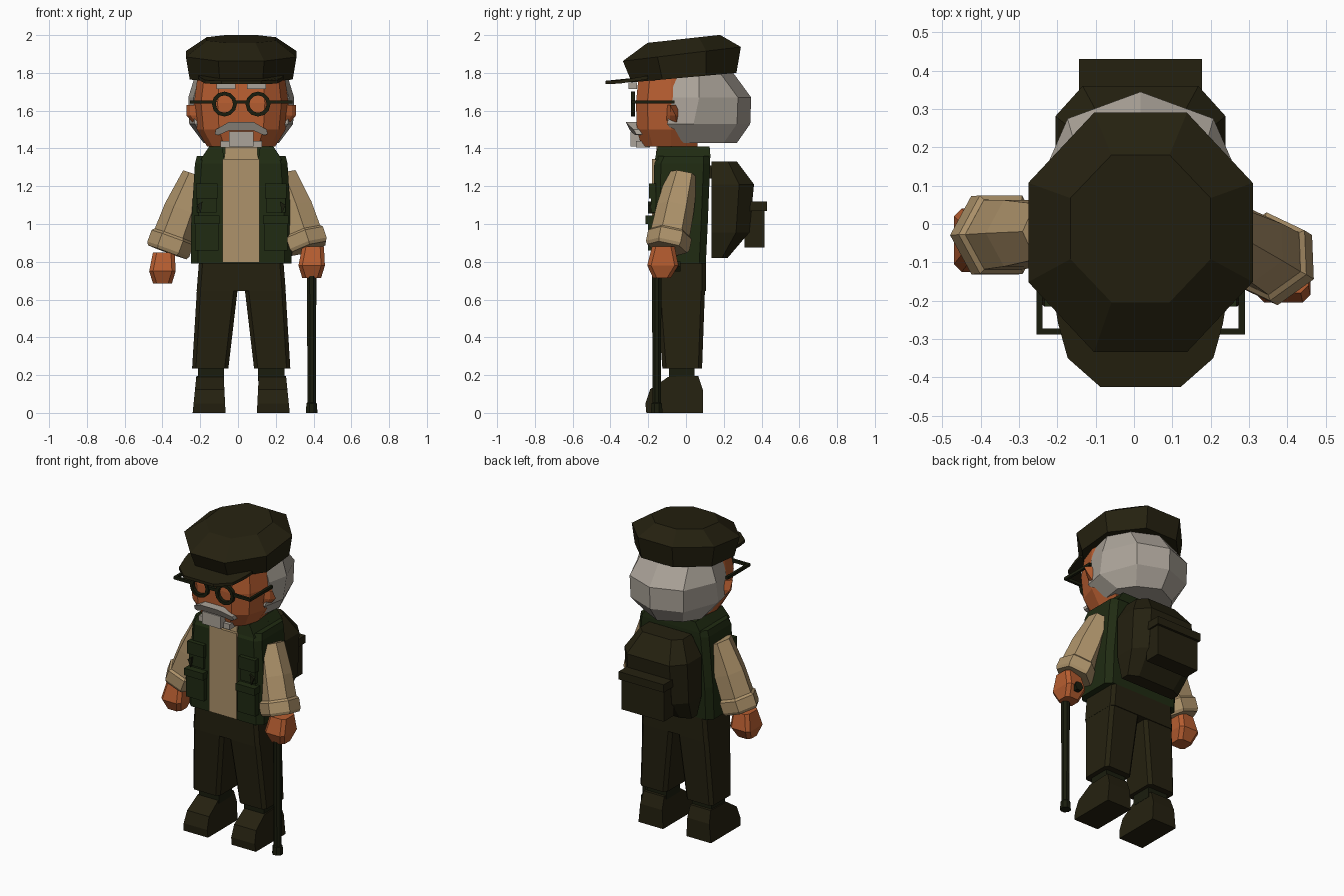
import bpy, bmesh, math
from mathutils import Vector

if "Cube" in bpy.data.objects:
    bpy.data.objects.remove(bpy.data.objects["Cube"])

C = 0.017  # centre line of the body


def material(name, rgb):
    m = bpy.data.materials.new(name)
    m.use_nodes = True
    m.diffuse_color = (*rgb, 1)
    m.node_tree.nodes["Principled BSDF"].inputs["Base Color"].default_value = (*rgb, 1)
    return m


SKIN = material("skin", (0.47, 0.11, 0.03))
HAIR = material("silver hair", (0.41, 0.37, 0.32))
SHIRT = material("tan cloth", (0.42, 0.29, 0.145))
VEST = material("green cloth", (0.014, 0.024, 0.006))
OLIVE = material("dark olive", (0.018, 0.015, 0.005))
DARK = material("dark trim", (0.010, 0.012, 0.004))


def loft(name, rings, mat):
    """Skin a list of equal-sized point rings and cap both ends."""
    bm = bmesh.new()
    loops = [[bm.verts.new(p) for p in r] for r in rings]
    n = len(loops[0])
    for a, b in zip(loops, loops[1:]):
        for i in range(n):
            j = (i + 1) % n
            bm.faces.new((a[i], a[j], b[j], b[i]))
    bm.faces.new(loops[0][::-1])
    bm.faces.new(loops[-1])
    bmesh.ops.recalc_face_normals(bm, faces=bm.faces)
    me = bpy.data.meshes.new(name)
    bm.to_mesh(me)
    bm.free()
    me.materials.append(mat)
    ob = bpy.data.objects.new(name, me)
    bpy.context.scene.collection.objects.link(ob)
    return ob


def ring(c, rx, ry, n, rot=0.0, axis=(0, 0, 1), shear=0.0):
    q = Vector((0, 0, 1)).rotation_difference(Vector(axis))
    out = []
    for i in range(n):
        a = 2 * math.pi * i / n
        x, y = rx * math.cos(a + math.pi / n * (n == 8)), ry * math.sin(a + math.pi / n * (n == 8))
        x, y = x * math.cos(rot) - y * math.sin(rot), x * math.sin(rot) + y * math.cos(rot)
        out.append(Vector(c) + q @ Vector((x, y, shear * y)))
    return out


def rect(x0, x1, y0, y1, z, cut=0.0):
    """Rectangle ring with chamfered corners."""
    if not cut:
        return [(x0, y0, z), (x1, y0, z), (x1, y1, z), (x0, y1, z)]
    return [(x0 + cut, y0, z), (x1 - cut, y0, z), (x1, y0 + cut, z), (x1, y1 - cut, z),
            (x1 - cut, y1, z), (x0 + cut, y1, z), (x0, y1 - cut, z), (x0, y0 + cut, z)]


def box(name, x, y, z, mat):
    x0, x1 = sorted(x)
    return loft(name, [rect(x0, x1, *y, z[0]), rect(x0, x1, *y, z[1])], mat)


def prism(name, pts, ends, mat, axis):
    if axis == "x":
        rings = [[(e, u, v) for u, v in pts] for e in ends]
    else:
        rings = [[(u, e, v) for u, v in pts] for e in ends]
    return loft(name, rings, mat)


# Cap crown and peak
loft("cap_crown", [ring((C, -0.01, 1.775), 0.295, 0.30, 8, shear=0.09),
                   ring((C, -0.022, 1.90), 0.317, 0.338, 8, shear=0.12),
                   ring((C, -0.012, 1.98), 0.198, 0.208, 8, shear=0.11)], OLIVE)
peak = [(0.225, -0.2), (0.215, -0.26), (0.19, -0.35), (0.105, -0.425)]
peak += [(-x, y) for x, y in reversed(peak)]
loft("cap_peak", [[(C + x, y, 1.835 + 0.21 * y - 0.5 * x * x + dz) for x, y in peak]
                  for dz in (0, 0.018)], OLIVE)

# Face
def face_ring(z, front, w):
    return [(C + s * x * w, y, z) for s, x, y in
            ((-1, 0.5, front), (1, 0.5, front), (1, 0.85, front + 0.06), (1, 1, -0.08),
             (1, 0.9, 0.06), (-1, 0.9, 0.06), (-1, 1, -0.08), (-1, 0.85, front + 0.06))]


loft("face", [face_ring(1.41, -0.235, 0.18), face_ring(1.50, -0.26, 0.235),
              face_ring(1.64, -0.265, 0.25), face_ring(1.79, -0.25, 0.23)], SKIN)

# Hair around the back of the head
def hair_ring(z, w, front, back):
    half = [(0.9, front), (1, front + 0.14), (0.68, back - 0.07), (0, back)]
    pts = half + [(-x, y) for x, y in half[-2::-1]]
    return [(C + x * w, y, z) for x, y in pts]


loft("hair", [hair_ring(1.43, 0.20, -0.03, 0.27), hair_ring(1.53, 0.275, -0.10, 0.34),
              hair_ring(1.67, 0.28, -0.07, 0.345), hair_ring(1.80, 0.24, -0.07, 0.25)], HAIR)

# Beard, moustache and brows
box("beard_chin", (C - 0.065, C + 0.065), (-0.295, -0.22), (1.41, 1.49), HAIR)
box("beard_jaw", (C - 0.11, C + 0.11), (-0.265, -0.19), (1.405, 1.44), HAIR)
stache = [(0.14, 1.475), (0.135, 1.50), (0.065, 1.54)]
lower = [(0.065, 1.495), (0.12, 1.47)]
outline = stache + [(-x, z) for x, z in stache[::-1]] + [(-x, z) for x, z in lower[::-1]] + lower
loft("moustache", [[(C + x, y - 0.5 * (z - 1.5) + 1.5 * x * x, z) for x, z in outline]
                   for y in (-0.305, -0.25)], HAIR)

# Details on both sides of the head
for s, side in ((-1, "right"), (1, "left")):
    box(side + "_brow", (C + s * 0.03, C + s * 0.13), (-0.305, -0.26), (1.715, 1.75), HAIR)
    loft(side + "_ear", [[(C + s * x, y, z) for x, y in
                          ((0.22, -0.11), (0.27 + d, -0.085), (0.29 + d, f), (0.23, -0.03))]
                         for z, d, f in ((1.54, -0.03, -0.05), (1.575, 0, -0.055), (1.63, 0, -0.085))], SKIN)
    cx = C + s * 0.089
    loop = []
    for i in range(13):
        a = 2 * math.pi * i / 12
        loop.append([(cx + r * math.cos(a), y, 1.635 + r * math.sin(a))
                     for r, y in ((0.066, -0.292), (0.066, -0.27), (0.046, -0.27), (0.046, -0.292))])
    loft(side + "_glasses_rim", loop, DARK)
    box(side + "_glasses_hinge", (C + s * 0.15, C + s * 0.27), (-0.288, -0.272), (1.637, 1.655), DARK)
    box(side + "_glasses_arm", (C + s * 0.256, C + s * 0.272), (-0.288, -0.06), (1.637, 1.655), DARK)
box("glasses_bridge", (C - 0.03, C + 0.03), (-0.288, -0.272), (1.637, 1.655), DARK)

# Torso: vest shell, shirt front, collars
loft("vest", [rect(C - w, C + w, f, b, z, 0.035) for z, w, f, b in
              ((0.79, 0.265, -0.172, 0.105), (1.0, 0.265, -0.172, 0.115),
               (1.32, 0.245, -0.168, 0.128), (1.36, 0.235, -0.15, 0.128))], VEST)
box("shirt_front", (C - 0.098, C + 0.098), (-0.18, -0.12), (0.795, 1.345), SHIRT)
loft("shirt_collar", [rect(C - 0.09, C + 0.09, -0.165, 0.05, 1.32),
                      rect(C - 0.085, C + 0.085, -0.155, 0.05, 1.41)], SHIRT)
loft("vest_collar_back", [rect(C - 0.21, C + 0.21, 0.0, 0.13, 1.35),
                          rect(C - 0.17, C + 0.17, 0.02, 0.125, 1.41)], VEST)

for s, side in ((-1, "right"), (1, "left")):
    loft(side + "_vest_collar", [[(C + s * (a * (1 - t) + b * t), y, z)
                                  for a, b, y in ((0.09, 0.1, f), (0.215, 0.17, f), (0.215, 0.17, 0.1), (0.09, 0.1, 0.1))]
                                 for t, z, f in ((0, 1.34, -0.165), (1, 1.41, -0.15))], VEST)
    # Chest and hip pockets with flaps
    box(side + "_chest_pocket", (C + s * 0.13, C + s * 0.235), (-0.186, -0.16), (1.06, 1.19), VEST)
    box(side + "_chest_flap", (C + s * 0.125, C + s * 0.24), (-0.196, -0.16), (1.135, 1.215), VEST)
    box(side + "_hip_pocket", (C + s * 0.12, C + s * 0.245), (-0.20, -0.16), (0.86, 1.02), VEST)
    box(side + "_hip_flap", (C + s * 0.115, C + s * 0.25), (-0.215, -0.16), (1.0, 1.045), VEST)
    prism(side + "_clasp", [(C + s * 0.205, 1.12), (C + s * 0.235, 1.10), (C + s * 0.215, 1.055)],
          (-0.20, -0.17), DARK, "y")
    # Trouser leg, ankle and boot
    loft(side + "_trouser_leg", [rect(*sorted((C + s * i, C + s * o)), f, b, z, 0.02) for z, i, o, f, b in
                                 ((0.235, 0.068, 0.26, -0.125, 0.085), (0.645, 0.02, 0.235, -0.155, 0.10),
                                  (0.70, 0.0, 0.23, -0.16, 0.105))], OLIVE)
    box(side + "_ankle", (C + s * 0.09, C + s * 0.23), (-0.09, 0.045), (0.17, 0.25), DARK)
    boot = [(-0.21, 0), (-0.215, 0.05), (-0.19, 0.125), (-0.095, 0.19), (0.065, 0.195), (0.09, 0.12), (0.09, 0)]
    loft(side + "_boot", [[(C + s * (x + k * z), y, z) for y, z in boot]
                          for x, k in ((0.083, 0.05), (0.257, -0.1))], OLIVE)

loft("trouser_waist", [rect(C - w, C + w, -0.16, 0.105, z, 0.02) for z, w in ((0.645, 0.236), (0.82, 0.222))], OLIVE)

# Arms: hexagonal sleeve, turned-up cuff, hand
arms = (("right", (-0.225, -0.02, 1.26), (-0.375, -0.03, 0.85), (-0.40, -0.04), 0.685, 0.0),
        ("left", (0.245, -0.02, 1.26), (0.375, -0.10, 0.87), (0.39, -0.12), 0.715, -0.45))
for side, top, end, hand, hz, rot in arms:
    top, end = Vector(top), Vector(end)
    d = top - end

    def hexa(t, r, k=1.0):
        return ring(end + d * t, r, r * k, 6, rot, d)

    loft(side + "_sleeve", [hexa(0.05, 0.095), hexa(0.2, 0.105), hexa(0.55, 0.1), hexa(1.0, 0.07, 1.2)], SHIRT)
    loft(side + "_cuff", [hexa(0, 0.108), hexa(0.04, 0.118), hexa(0.19, 0.118), hexa(0.22, 0.105)], SHIRT)
    x, y = hand
    loft(side + "_hand", [rect(x - a, x + b, y - c, y + e, hz + z, 0.02) for z, a, b, c, e in
                          ((0, 0.05, 0.05, 0.055, 0.04), (0.065, 0.07, 0.07, 0.085, 0.08),
                           (0.165, 0.05, 0.065, 0.06, 0.06))], SKIN)

# Walking cane
loft("cane", [ring((0.39, -0.155, z), r, r, 8) for z, r in
              ((0, 0.033), (0.05, 0.03), (0.055, 0.024), (0.74, 0.027))], DARK)
loft("cane_handle", [ring((0.39, y, 0.775), 0.03, 0.03, 6, axis=(0, 1, 0)) for y in (-0.19, -0.03)], DARK)

# Backpack with outer pocket
def pack_ring(z, w, back):
    half = [(1, 0.135), (1, 0.135 + 0.65 * (back - 0.135)), (0.68, back)]
    return [(C + x * w, y, z) for x, y in half + [(-x, y) for x, y in half[::-1]]]


loft("backpack", [pack_ring(0.82, 0.19, 0.22), pack_ring(0.955, 0.222, 0.335),
                  pack_ring(1.21, 0.222, 0.36), pack_ring(1.33, 0.15, 0.27)], OLIVE)
box("backpack_pocket", (C - 0.15, C + 0.15), (0.31, 0.415), (0.875, 1.09), OLIVE)
box("backpack_flap", (C - 0.16, C + 0.16), (0.31, 0.43), (1.07, 1.12), OLIVE)
for s, side in ((-1, "right"), (1, "left")):
    box(side + "_strap", (C + s * 0.11, C + s * 0.16), (0.10, 0.15), (1.24, 1.31), OLIVE)
